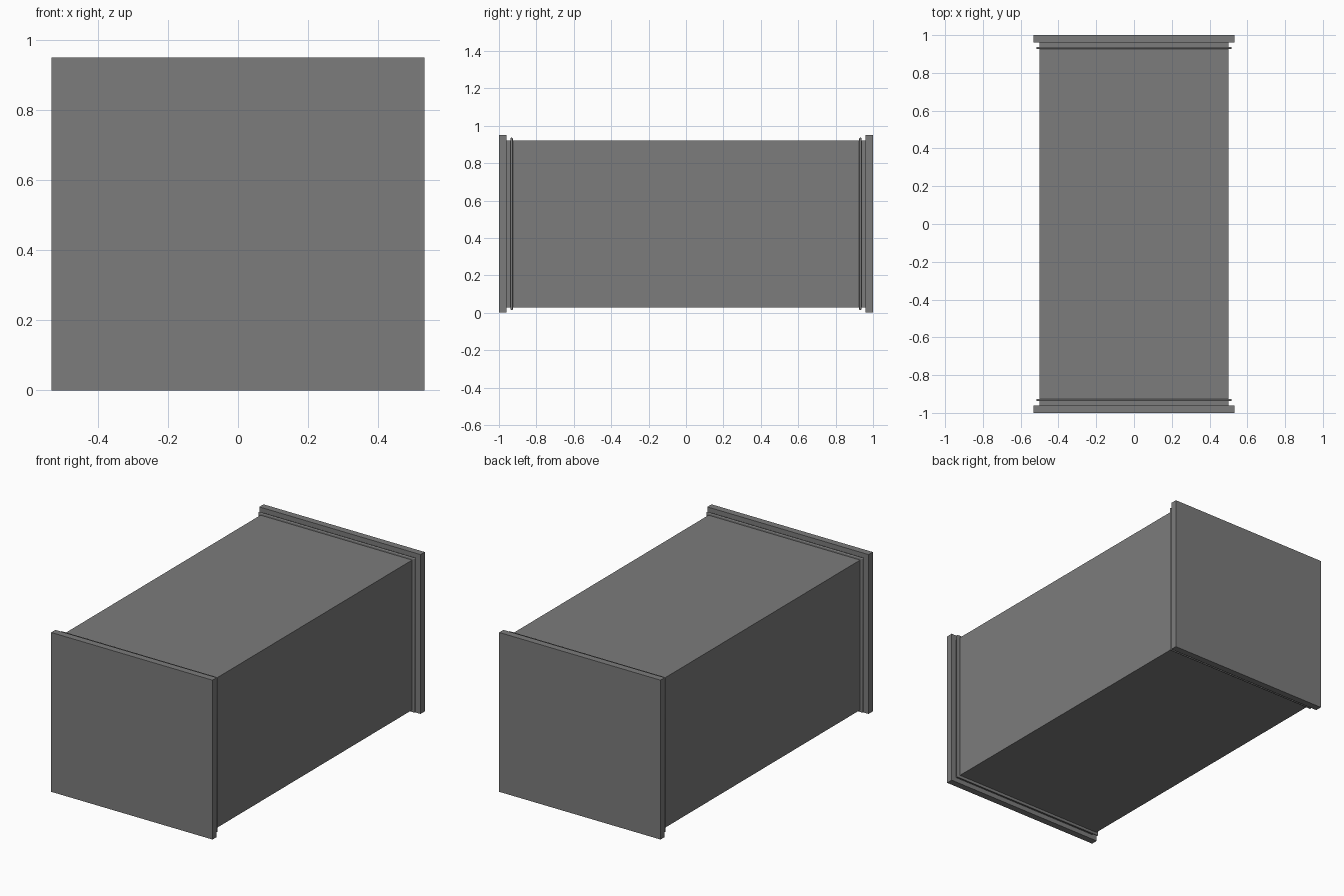
import bpy

default = bpy.data.objects.get("Cube")
if default:
    bpy.data.objects.remove(default, do_unlink=True)

MID_Z = 0.475

grey = bpy.data.materials.new("plain grey")
grey.use_nodes = True
colour = (0.2, 0.2, 0.2, 1)
grey.diffuse_color = colour
grey.node_tree.nodes["Principled BSDF"].inputs["Base Color"].default_value = colour


def block(name, y, width, depth, height, rounding=0):
    """Box centred on the long axis, optionally with rounded edges."""
    bpy.ops.mesh.primitive_cube_add(size=1, location=(0, y, MID_Z))
    ob = bpy.context.object
    ob.name = name
    ob.scale = (width, depth, height)
    bpy.ops.object.transform_apply(location=False, rotation=False, scale=True)
    ob.data.materials.append(grey)
    if rounding:
        bevel = ob.modifiers.new("rounded rim", "BEVEL")
        bevel.width = rounding
        bevel.segments = 3
        bpy.ops.object.shade_smooth_by_angle()
    return ob


# Long central body
block("body", 0, 1.0, 1.92, 0.894)

# Each end: flat end plate and thin rounded bead just inside it
for side, sign in (("front", -1), ("back", 1)):
    block(side + "_end_plate", sign * 0.98, 1.064, 0.04, 0.95)
    block(side + "_bead", sign * 0.932, 1.034, 0.012, 0.922, rounding=0.005)
